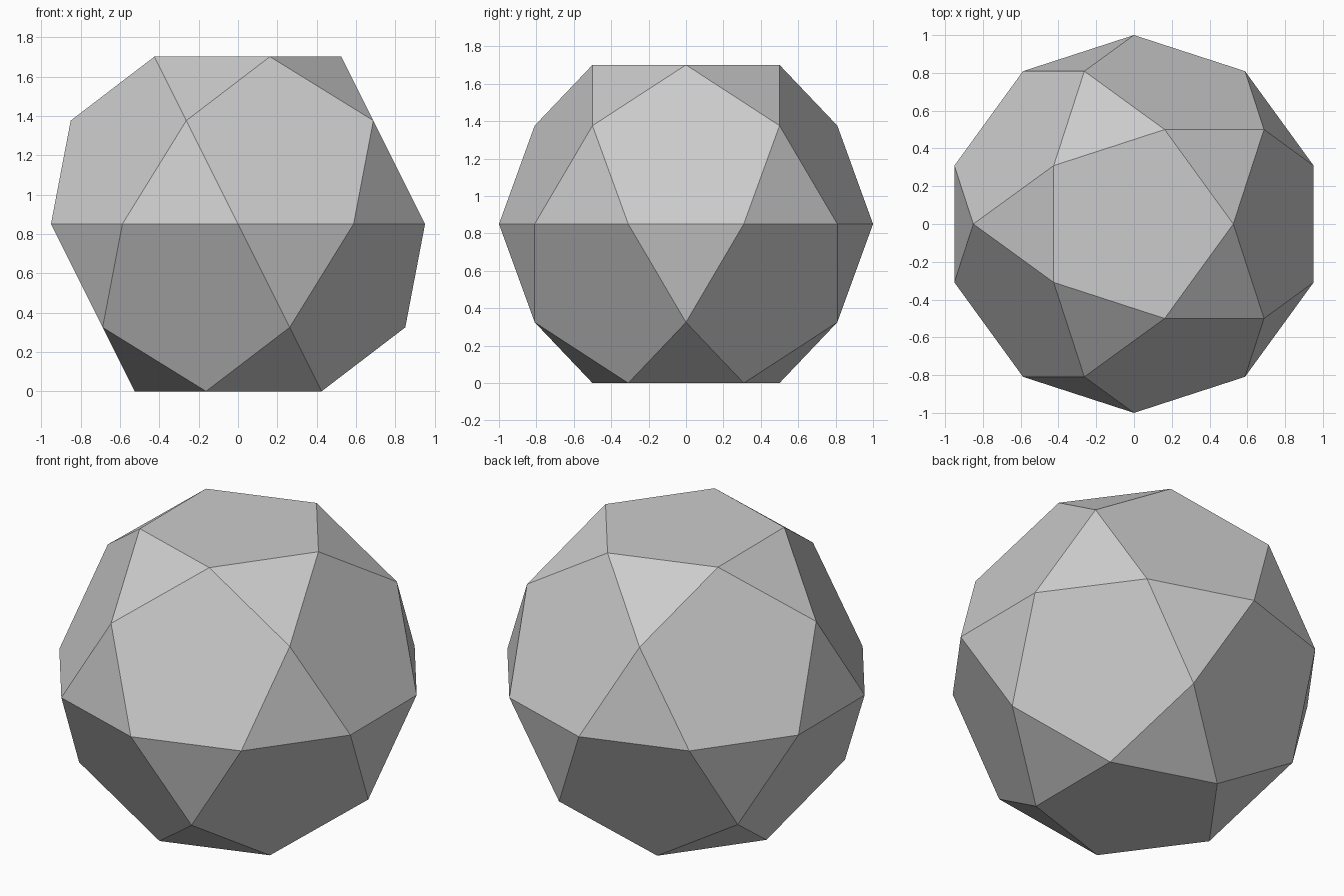
import bpy
import bmesh
from math import cos, sin, pi, sqrt

cube = bpy.data.objects.get("Cube")
if cube:
    bpy.data.objects.remove(cube, do_unlink=True)

# Proportions for a circumradius of one
phi = (1 + sqrt(5)) / 2
edge = 1 / phi
cap_radius = edge / (2 * sin(pi / 5))
belt_radius = cap_radius * phi
half_height = sqrt(1 - cap_radius ** 2)
belt_height = sqrt(1 - belt_radius ** 2)

bm = bmesh.new()


def ring(count, radius, z, start):
    for i in range(count):
        a = start + 2 * pi * i / count
        bm.verts.new((radius * cos(a), radius * sin(a), z + half_height))


# Upper cap, upper belt, equator, lower belt, lower cap
ring(5, cap_radius, half_height, 0)
ring(5, belt_radius, belt_height, pi / 5)
ring(10, 1, 0, pi / 10)
ring(5, belt_radius, -belt_height, 0)
ring(5, cap_radius, -half_height, pi / 5)

# Skin the rings, then merge coplanar triangles into pentagons
bmesh.ops.convex_hull(bm, input=bm.verts[:])
bmesh.ops.dissolve_limit(bm, angle_limit=0.02, verts=bm.verts[:], edges=bm.edges[:])
bmesh.ops.recalc_face_normals(bm, faces=bm.faces[:])

mesh = bpy.data.meshes.new("faceted_ball")
bm.to_mesh(mesh)
bm.free()
ball = bpy.data.objects.new("faceted_ball", mesh)
bpy.context.collection.objects.link(ball)

# Plain grey surface
grey = bpy.data.materials.new("plain_grey")
grey.use_nodes = True
color = (0.6, 0.6, 0.6, 1)
grey.diffuse_color = color
grey.node_tree.nodes["Principled BSDF"].inputs["Base Color"].default_value = color
mesh.materials.append(grey)
